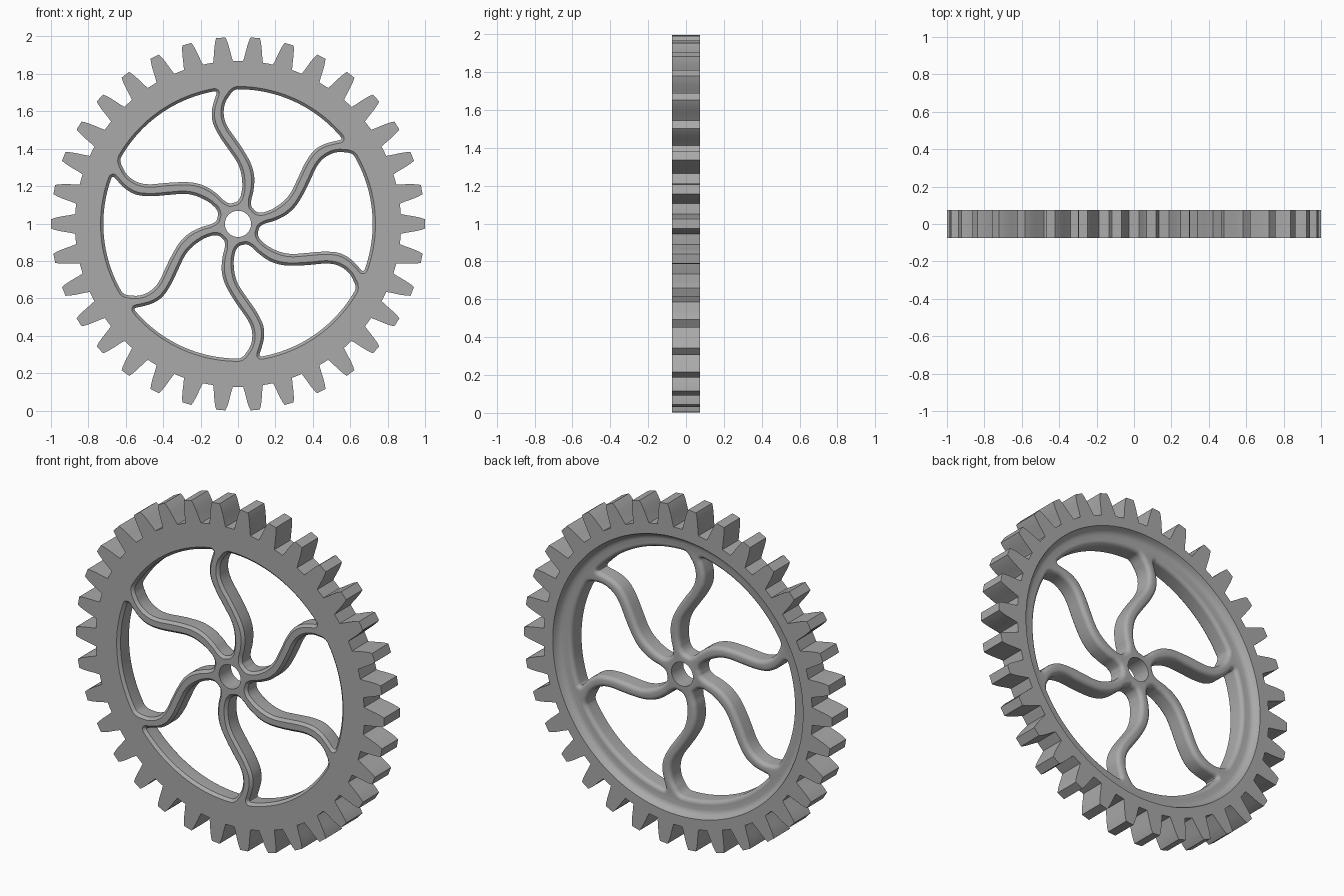
import bpy, bmesh
from math import cos, sin, pi, atan2, radians, hypot
from mathutils import Vector

if "Cube" in bpy.data.objects:
    bpy.data.objects.remove(bpy.data.objects["Cube"])

TEETH, SPOKES, CENTRE = 34, 6, 0.998
HALF, FLOOR = 0.075, 0.035          # half thickness, depth of the rear recess
WINDOW_R, HUB_R, BORE_R = 0.72, 0.115, 0.07

metal = bpy.data.materials.new("grey_metal")
metal.use_nodes = True
grey = (0.4, 0.4, 0.4, 1)
metal.diffuse_color = grey
metal.node_tree.nodes["Principled BSDF"].inputs["Base Color"].default_value = grey


def polar(r, a):
    return Vector((r * cos(a), r * sin(a)))


def turn(p, a):
    return Vector((p[0] * cos(a) - p[1] * sin(a), p[0] * sin(a) + p[1] * cos(a)))


def loft(bm, layers):
    """Solid through a stack of (y, outline) layers."""
    rings = [[bm.verts.new((p[0], y, p[1] + CENTRE)) for p in pts] for y, pts in layers]
    n = len(rings[0])
    for a, b in zip(rings, rings[1:]):
        for i in range(n):
            bm.faces.new((a[i], a[(i + 1) % n], b[(i + 1) % n], b[i]))
    bm.faces.new(rings[0])
    bm.faces.new(rings[-1])


def make(name, stacks):
    bm = bmesh.new()
    for layers in stacks:
        loft(bm, layers)
    bmesh.ops.recalc_face_normals(bm, faces=bm.faces)
    mesh = bpy.data.meshes.new(name)
    bm.to_mesh(mesh)
    bm.free()
    mesh.materials.append(metal)
    ob = bpy.data.objects.new(name, mesh)
    bpy.context.collection.objects.link(ob)
    return ob


def spline(pts, steps=5):
    """Smooth curve through the points."""
    p = [Vector(q) for q in pts]
    p = [2 * p[0] - p[1]] + p + [2 * p[-1] - p[-2]]
    out = []
    for a, b, c, d in zip(p, p[1:], p[2:], p[3:]):
        for k in range(steps):
            t = k / steps
            out.append(0.5 * (2 * b + (c - a) * t + (2 * a - 5 * b + 4 * c - d) * t * t
                              + (3 * b - a - 3 * c + d) * t ** 3))
    return out + [p[-2]]


def corner(a, ctrl, b, steps=6):
    """Rounded corner between two points, without its ends."""
    return [a * (1 - t) ** 2 + ctrl * 2 * t * (1 - t) + b * t * t
            for t in (k / steps for k in range(1, steps))]


def arc(r, a, b, n):
    return [polar(r, a + (b - a) * k / n) for k in range(n + 1)]


def offset(pts, d):
    """Grow a counter-clockwise outline by d."""
    out = []
    for i, p in enumerate(pts):
        t = ((p - pts[i - 1]).normalized() + (pts[(i + 1) % len(pts)] - p).normalized()).normalized()
        out.append(p + Vector((t.y, -t.x)) * d)
    return out


# Toothed blank
flank = [(0.053, 0.872), (0.048, 0.895), (0.044, 0.92), (0.039, 0.95), (0.032, 0.98), (0.025, 0.9995)]
outline = []
for i in range(TEETH):
    mid = 2 * pi * i / TEETH
    outline += [polar(r, mid - w / r) for w, r in flank]
    outline += [polar(r, mid + w / r) for w, r in reversed(flank)]
    outline.append(polar(0.872, mid + pi / TEETH))
gear = make("gear_wheel", [[(-HALF, outline), (HALF, outline)]])

# Both edges of the upright wavy spoke, from hub to rim
left_edge = spline([(0.015, 0.15), (0.023, 0.2), (0.017, 0.27), (-0.005, 0.33), (-0.052, 0.4),
                    (-0.1, 0.47), (-0.134, 0.54), (-0.14, 0.6), (-0.13, 0.65), (-0.117, 0.69)])
right_edge = spline([(0.072, 0.135), (0.083, 0.18), (0.087, 0.25), (0.07, 0.32), (0.032, 0.39),
                     (-0.008, 0.45), (-0.05, 0.51), (-0.072, 0.56), (-0.076, 0.61),
                     (-0.065, 0.655), (-0.04, 0.695)])

# Window between that spoke and the next one clockwise
step = 2 * pi / SPOKES
near = [turn(p, -step) for p in left_edge]
rim = arc(WINDOW_R, pi / 2 - step + radians(10.5), pi / 2 + radians(0.3), 28)
hub = arc(HUB_R, radians(51), radians(41), 4)
hub = arc(HUB_R, radians(48), radians(42), 3)
window = near + corner(near[-1], polar(WINDOW_R, pi / 2 - step + radians(8.7)), rim[0])
window += rim + corner(rim[-1], Vector((-0.025, 0.716)), right_edge[-1]) + right_edge[::-1]
window += corner(right_edge[0], polar(HUB_R, radians(55)), hub[0])
window += hub + corner(hub[-1], polar(HUB_R, radians(29)), near[0])

# Window cutters: chamfered at the front, rounded at the back
CHAMFER, ROUND = 0.015, 0.025
section = [(-0.1, CHAMFER), (-HALF, CHAMFER), (CHAMFER - HALF, 0)]
section += [(FLOOR - ROUND + ROUND * sin(a), ROUND * (1 - cos(a)))
            for a in (pi / 2 * k / 6 for k in range(7))]
section.append((0.1, ROUND))
windows = make("window_cutter", [[(y, [turn(p, i * step) for p in offset(window, d)])
                                  for y, d in section] for i in range(SPOKES)])

# Rear recess with a filleted wall, and the shaft bore
wall = [(0.1, 0.812), (HALF, 0.812), (0.06, 0.805), (0.047, 0.796), (0.039, 0.785), (FLOOR, 0.77)]
recess = make("recess_cutter", [[(y, arc(r, 0, 2 * pi, 128)[:-1]) for y, r in wall]])
bore = make("bore_cutter", [[(y, arc(BORE_R, 0, 2 * pi, 48)[:-1]) for y in (-0.1, 0.1)]])

bpy.ops.object.select_all(action="DESELECT")
gear.select_set(True)
bpy.context.view_layer.objects.active = gear
for cutter in (recess, bore, windows):
    mod = gear.modifiers.new(cutter.name, "BOOLEAN")
    mod.operation = "DIFFERENCE"
    mod.solver = "EXACT"
    mod.object = cutter
    bpy.ops.object.modifier_apply(modifier=mod.name)
    bpy.data.objects.remove(cutter)
bpy.ops.object.shade_smooth_by_angle(angle=radians(30))
